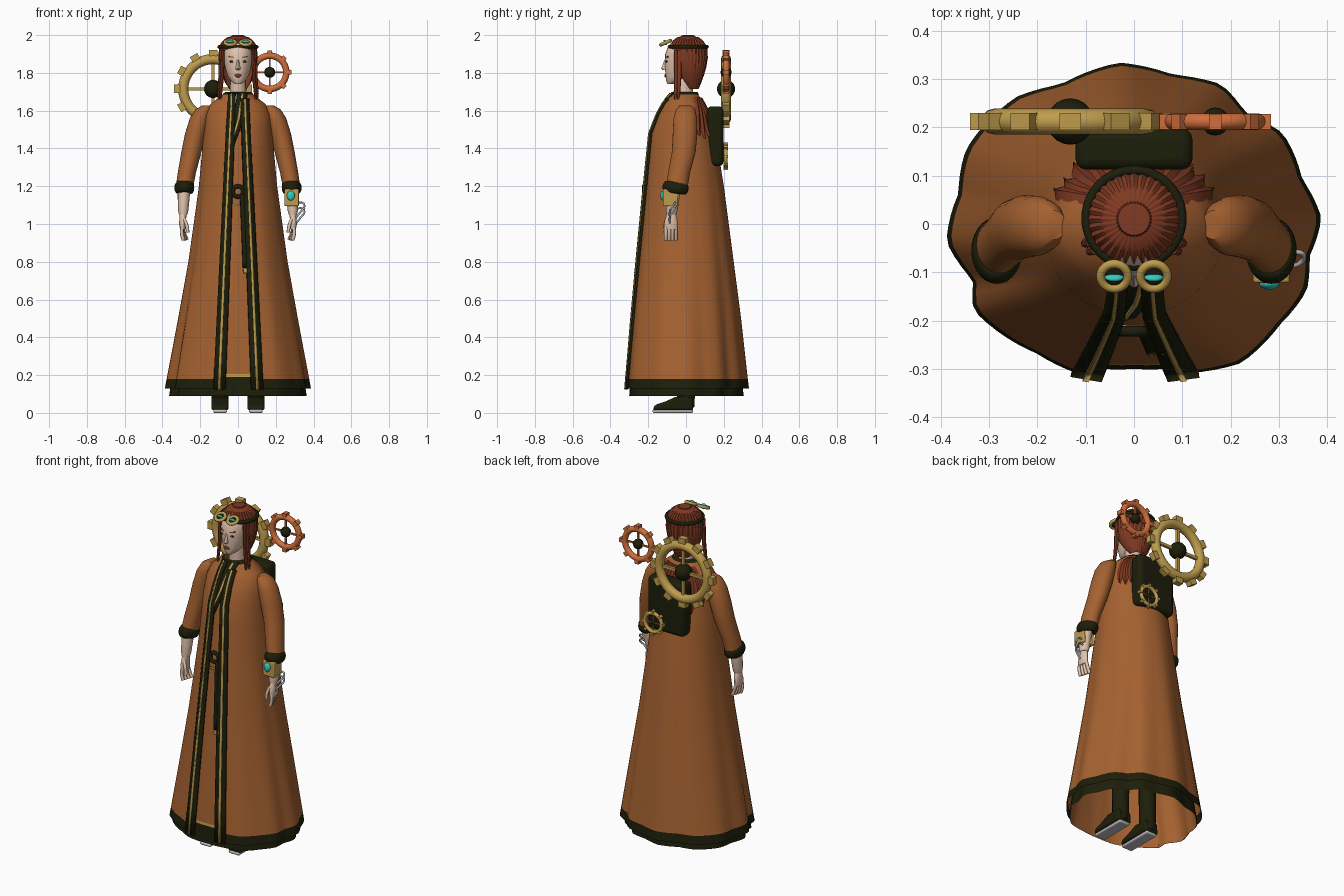
import bpy, math
from math import sin, cos, pi, radians
from mathutils import Vector

if "Cube" in bpy.data.objects:
    bpy.data.objects.remove(bpy.data.objects["Cube"])

def material(name, rgb):
    m = bpy.data.materials.new(name)
    m.diffuse_color = (*rgb, 1)
    m.use_nodes = True
    m.node_tree.nodes["Principled BSDF"].inputs["Base Color"].default_value = m.diffuse_color
    return m

CLOTH = material("brown_cloth", (0.375, 0.120, 0.030))
DARK = material("dark_leather", (0.012, 0.013, 0.003))
GOLD = material("brass", (0.52, 0.335, 0.075))
COPPER = material("copper", (0.62, 0.155, 0.045))
HAIR = material("auburn", (0.22, 0.042, 0.016))
SKIN = material("skin", (0.76, 0.55, 0.42))
TEAL = material("teal_glass", (0.04, 0.58, 0.52))
STEEL = material("steel", (0.52, 0.52, 0.54))

def finish(o, name, *mats, angle=40):
    o.name = name
    for m in mats:
        o.data.materials.append(m)
    bpy.ops.object.select_all(action='DESELECT')
    o.select_set(True)
    bpy.context.view_layer.objects.active = o
    if o.type == 'MESH':
        bpy.ops.object.shade_smooth_by_angle(angle=radians(angle))
    return o

def grid(name, rows, *mats, closed=True, caps=False, rule=None):
    n = len(rows[0])
    faces = [(r * n + i, r * n + (i + 1) % n, (r + 1) * n + (i + 1) % n, (r + 1) * n + i)
             for r in range(len(rows) - 1) for i in range(n if closed else n - 1)]
    if caps:
        faces += [tuple(range(n))[::-1], tuple(range((len(rows) - 1) * n, len(rows) * n))]
    me = bpy.data.meshes.new(name)
    me.from_pydata([v for r in rows for v in r], [], faces)
    o = bpy.data.objects.new(name, me)
    bpy.context.collection.objects.link(o)
    finish(o, name, *mats)
    if rule:
        for p in me.polygons:
            p.material_index = rule(p.center)
    return o

def loft(name, rings, mat, n=16):
    """Stack of level ellipses (x, y, z, rx, ry), low to high."""
    rows = [[(x + rx * sin(2 * pi * i / n), y - ry * cos(2 * pi * i / n), z) for i in range(n)]
            for x, y, z, rx, ry in rings]
    return grid(name, rows, mat, caps=True)

def ball(name, loc, size, mat, rot=(0, 0, 0)):
    bpy.ops.mesh.primitive_uv_sphere_add(segments=20, ring_count=12, location=loc, rotation=rot)
    bpy.context.object.scale = size
    return finish(bpy.context.object, name, mat)

def box(name, loc, size, mat, bevel=0.0, rot=(0, 0, 0)):
    bpy.ops.mesh.primitive_cube_add(size=1, location=loc, rotation=rot)
    o = bpy.context.object
    o.scale = size
    bpy.ops.object.transform_apply(location=False, rotation=False, scale=True)
    if bevel:
        b = o.modifiers.new("round", 'BEVEL')
        b.width, b.segments = bevel, 3
    return finish(o, name, mat)

def torus(name, loc, R, r, mat, rot=(0, 0, 0), seg=40):
    bpy.ops.mesh.primitive_torus_add(location=loc, rotation=rot, major_radius=R, minor_radius=r,
                                     major_segments=seg, minor_segments=12)
    return finish(bpy.context.object, name, mat)

def wire(name, pts, r, mat):
    cu = bpy.data.curves.new(name, 'CURVE')
    cu.dimensions, cu.bevel_depth, cu.bevel_resolution = '3D', r, 2
    s = cu.splines.new('NURBS')
    s.points.add(len(pts) - 1)
    s.use_endpoint_u, s.order_u = True, 3
    for p, q in zip(s.points, pts):
        p.co = (*q, 1)
    o = bpy.data.objects.new(name, cu)
    bpy.context.collection.objects.link(o)
    return finish(o, name, mat)

# coat body: height, half width, front y, back y
BODY = [(0.09, .387, -.323, .332), (0.13, .383, -.32, .326), (0.18, .374, -.315, .32),
        (0.5, .315, -.288, .287), (0.8, .262, -.26, .25), (1.2, .207, -.22, .20),
        (1.48, .182, -.19, .155), (1.58, .172, -.150, .122), (1.635, .146, -.120, .095),
        (1.67, .100, -.096, .075), (1.70, .062, -.070, .055)]
# uneven hem outline, counter-clockwise from the front
HEM = [(.0, -.318), (.12, -.31), (.22, -.29), (.30, -.21), (.355, -.14), (.36, -.07), (.385, .01), (.345, .09),
       (.305, .185), (.23, .225), (.18, .285), (.08, .305), (-.03, .33), (-.15, .285), (-.24, .26),
       (-.345, .15), (-.36, .06), (-.385, -.04), (-.33, -.12), (-.33, -.18), (-.2, -.27), (-.12, -.31)]
WAVE = sorted((math.atan2(x / .38, -y / .322) % (2 * pi), math.hypot(x / .38, y / .322)) for x, y in HEM)
WAVE.append((2 * pi, WAVE[0][1]))

def lerp(table, v):
    v = min(max(v, table[0][0]), table[-1][0])
    for a, b in zip(table, table[1:]):
        if v <= b[0]:
            t = (v - a[0]) / (b[0] - a[0])
            return [p + (q - p) * t for p, q in zip(a[1:], b[1:])]

def body(a, z, off=0.0):
    """Point on the coat; a = 0 is the front."""
    rx, yf, yb = lerp(BODY, z)
    k = 1 + max(0, (1.4 - z) / 1.27) * (lerp(WAVE, a % (2 * pi))[0] - 1)
    return ((rx * k + off) * sin(a), (yf + yb) / 2 - ((yb - yf) / 2 * k + off) * cos(a), z)

def front(x, z, off):
    return body(math.asin(max(-1, min(1, x / lerp(BODY, z)[0]))), z, off)

def shell(name, heights, off, *mats, gap=None, rule=None):
    rows = []
    for z in heights:
        g = math.asin(gap(z) / lerp(BODY, z)[0]) if gap else 0
        angles = [g + (2 * pi - 2 * g) * i / 88 for i in range(89)]
        # under-layers hang further in at the sides and back
        rows.append([body(a, z, off * (1 + .8 * sin(a / 2) ** 2)) for a in angles])
    return grid(name, rows, *mats, closed=False, rule=rule)

HEIGHTS = [.13, .18, .3, .5, .65, .8, 1.0, 1.2, 1.35, 1.48, 1.54, 1.58, 1.61, 1.635, 1.67, 1.70]
shell("coat", HEIGHTS, 0, CLOTH, DARK, gap=lambda z: .092 - .04 * z, rule=lambda c: c.z < .18)
shell("inner_robe", [.09, .19, .205] + HEIGHTS[3:13], -.019, CLOTH, DARK, GOLD,
      rule=lambda c: 1 if c.z < .19 else 2 if c.z < .205 and c.y < -.2 and abs(c.x) < .12 else 0)
shell("robe_lining", [.09] + HEIGHTS[1:9], -.0215, CLOTH)

# edge trims, each a dark ribbon with a narrow brass stripe
def ribbon(name, path, off, mat, thick=0.01):
    rows = []
    for (za, a0, a1), (zb, b0, b1) in zip(path, path[1:]):
        for k in range(9):
            t = k / 8
            z = za + (zb - za) * t
            if k or not rows:
                rows.append([front(a0 + (b0 - a0) * t, z, off), front(a1 + (b1 - a1) * t, z, off)])
    o = grid(name, rows, mat, closed=False)
    s = o.modifiers.new("thickness", 'SOLIDIFY')
    s.thickness, s.offset = thick, 0
    return o

def trim(name, path, off):
    ribbon(name, path, off, DARK, .011)
    mid = [(z, a + (b - a) * .40, a + (b - a) * .59) for z, a, b in path]
    ribbon(name + "_stripe", mid, off + .005, GOLD, .007)

trim("left_edge_trim", [(.125, -.127, -.065), (1.48, -.062, -.018), (1.69, -.048, -.012)], .006)
trim("right_edge_trim", [(.125, .068, .130), (1.48, .018, .064), (1.66, .012, .056)], .006)
trim("crossed_collar", [(1.42, -.050, -.020), (1.55, -.025, .03), (1.69, -.005, .052)], .0)
grid("neck_collar", [[body(2 * pi * i / 32, z, .004) for i in range(32)] for z in (1.685, 1.70)], DARK)

# belt ring and hanging sash
ribbon("belt_stripe", [(1.095, -.055, .03), (1.105, -.055, .03)], -.012, GOLD)
torus("belt_ring", (0, -.222, 1.172), .028, .011, DARK, rot=(pi / 2, 0, 0), seg=24)
ribbon("sash", [(.765, .026, .060), (1.16, .010, .045)], .003, DARK, .014)
ribbon("sash_tip", [(.74, .030, .060), (.765, .026, .060)], .003, GOLD, .016)

# arms, cuffs, hands, legs and shoes
for s, side in ((-1, "left_"), (1, "right_")):
    loft(side + "sleeve", [(s * .284, -.05, 1.19, .046, .058), (s * .271, -.037, 1.27, .048, .058),
         (s * .247, -.012, 1.38, .053, .063), (s * .224, -.005, 1.48, .056, .065),
         (s * .202, -.004, 1.56, .053, .062), (s * .184, -.003, 1.605, .043, .052),
         (s * .165, -.002, 1.628, .024, .03)], CLOTH, 24)
    cuff = torus(side + "cuff", (s * .284, -.055, 1.192), .044, .018, DARK)
    cuff.scale = (.85, 1.12, 1.7)
    cuff.rotation_euler = (radians(-8), 0, 0)
    loft(side + "forearm", [(s * .290, -.078, 1.05, .022, .026), (s * .290, -.075, 1.07, .027, .03),
         (s * .288, -.070, 1.13, .031, .034), (s * .285, -.06, 1.20, .034, .036)], SKIN)
    loft(side + "palm", [(s * .292, -.08, .97, .014, .034), (s * .294, -.08, 1.0, .018, .037),
         (s * .292, -.078, 1.035, .018, .030), (s * .290, -.078, 1.06, .018, .022)], SKIN)
    for i in range(4):
        y = -.107 + .018 * i
        wire(side + "finger_%d" % (i + 1), [(s * .294, y, .985), (s * (.304 - .006 * i), y, .95),
             (s * (.288 - .006 * i), y, .915)], .0095, SKIN)
    wire(side + "thumb", [(s * .287, -.10, 1.03), (s * .268, -.115, 1.0), (s * .266, -.112, .955)],
         .009, SKIN)
    loft(side + "leg", [(s * .095, .0, .03, .042, .045), (s * .095, .0, .10, .045, .047),
         (s * .095, 0, .3, .047, .05), (s * .09, 0, .6, .06, .065)], DARK)
    outline = [(.04, .014), (.035, .085), (-.055, .085), (-.11, .06), (-.165, .042), (-.178, .014)]
    shoe = grid(side + "shoe", [[(s * .095 + dx, y, z) for y, z in outline] for dx in (-.046, .046)],
                DARK, caps=True)
    b = shoe.modifiers.new("round", 'BEVEL')
    b.width, b.segments = .014, 3
    box(side + "sole", (s * .095, -.07, .009), (.072, .215, .018), STEEL, .008)

# bracer with its gem and coiled wires
box("bracer", (.284, -.083, 1.140), (.076, .078, .092), GOLD, .006)
ball("bracer_gem", (.280, -.123, 1.150), (.021, .013, .026), TEAL)
for k in (0, .03):
    wire("arm_wire", [(.305, -.06, 1.11 - k), (.345, -.055, 1.12 - k), (.355, -.07, 1.09 - k),
         (.335, -.09, 1.07 - k), (.305, -.085, 1.03 - k)], .005, STEEL)

# head and face
loft("neck", [(0, -.005, 1.62, .046, .046), (0, -.012, 1.80, .04, .046)], SKIN)
loft("head", [(0, -.078, 1.742, .018, .02), (0, -.060, 1.757, .038, .045), (0, -.04, 1.785, .055, .068),
     (0, -.025, 1.82, .067, .086), (0, -.020, 1.86, .074, .093), (0, -.012, 1.90, .077, .098),
     (0, 0, 1.94, .076, .095), (0, 0, 1.975, .05, .06)], SKIN, 28)
loft("nose", [(0, -.108, 1.814, .010, .012), (0, -.113, 1.824, .013, .019), (0, -.110, 1.84, .009, .015),
     (0, -.104, 1.872, .006, .009)], SKIN, 12)
ball("lips", (0, -.108, 1.785), (.018, .006, .009), HAIR)
for s in (-1, 1):
    ball("eye", (s * .032, -.1025, 1.860), (.013, .005, .0055), DARK)
    ball("eye_glint", (s * .032, -.106, 1.859), (.004, .003, .0035), COPPER)
    box("eyebrow", (s * .034, -.1005, 1.884), (.030, .008, .005), HAIR, rot=(0, -s * .12, s * .35))

# hair: ridged cap above the band, open around the face below it
def ridge(a, cy, z, r, ry, amp):
    k = 1 + amp * cos(32 * a)
    return (r * k * sin(a), cy - ry * k * cos(a), z)

rows = [[ridge(2 * pi * i / 128, .010, z, r, r, amp) for i in range(128)] for z, r, amp in
        [(1.925, .098, .02), (1.95, .092, .03), (1.972, .076, .04), (1.988, .055, .05),
         (1.993, .036, .04), (1.999, .033, 0), (2.0, .02, 0)]]
grid("hair_crown", rows, HAIR, caps=True)
rows = []
for z, cy, r, ry, gap in [(1.715, .030, .045, .036, 75), (1.75, .020, .068, .060, 66), (1.79, .012, .086, .082, 60),
                          (1.83, .008, .097, .097, 54), (1.88, .010, .102, .103, 50), (1.94, .010, .098, .1, 48)]:
    g = radians(gap)
    rows.append([ridge(g + (2 * pi - 2 * g) * i / 110, cy, z, r, ry, .025) for i in range(111)])
grid("hair_back", rows, HAIR, closed=False)
for s in (-1, 1):
    for j in range(2):
        x, y = .084 + .010 * j, -.052 + .016 * j
        loft("side_lock", [(s * (x + .010), y - .006, 1.60 + .05 * j, .002, .002),
             (s * (x + .008), y - .004, 1.69, .008, .009), (s * x, y, 1.78, .010, .012),
             (s * (x - .004), y, 1.92, .010, .012)], HAIR, 8)
# jagged locks fanning flat over the upper back
for i in range(13):
    spread = radians(-60 + 10 * i)
    low = 1.365 + .04 * (i % 3) + .10 * (abs(i - 6) / 6) ** 4
    rows = []
    for k in range(9):
        t = k / 8
        z = low + (1.67 - low) * t
        a = pi + spread * (1 - .25 * t * t)
        w = min(.022, .002 + .07 * t) / lerp(BODY, z)[0]
        rows.append([body(a + w * d, z, h) for d, h in ((-1, 0), (0, .010), (1, 0))])
    grid("back_lock", rows, HAIR, closed=False)

# headband and goggles
torus("headband", (0, .012, 1.938), .099, .010, DARK, seg=48)
for s in (-1, 1):
    loc, rot = Vector((s * .041, -.108, 1.960)), (radians(24), 0, 0)
    torus("goggle_rim", loc, .028, .0092, GOLD, rot=rot, seg=28)
    ball("goggle_cup", loc - Vector((0, -.001, .002)), (.026, .026, .007), DARK, rot)
    ball("goggle_lens", loc + Vector((0, -.002, .001)), (.020, .008, .015), TEAL, rot)

# backpack and gears
box("backpack", (0, .155, 1.465), (.242, .085, .315), DARK, .022)

def gear(name, loc, R, mat, hub, depth, teeth, ring):
    c = Vector(loc)
    torus(name + "_ring", c, R * .77, R * ring, mat, rot=(pi / 2, 0, 0))
    for i in range(teeth):
        a = pi / 2 + 2 * pi * i / teeth
        d = Vector((cos(a), 0, sin(a)))
        box(name + "_tooth", c + d * R * .9, (R * .22, depth, R * .22), mat, rot=(0, pi / 2 - a, 0))
    for i in range(4):
        a = pi / 2 * i
        d = Vector((cos(a), 0, sin(a)))
        box(name + "_spoke", c + d * R * .4, (R * .08, R * .08, R * .75), mat, rot=(0, pi / 2 - a, 0))
    ball(name + "_hub", c, (hub, hub, hub), DARK)

gear("large_gear", (-.132, .212, 1.715), .205, GOLD, .048, .036, 12, .13)
gear("copper_gear", (.168, .212, 1.803), .114, COPPER, .029, .032, 8, .15)
gear("small_gear", (.070, .210, 1.358), .072, GOLD, .012, .024, 8, .15)
